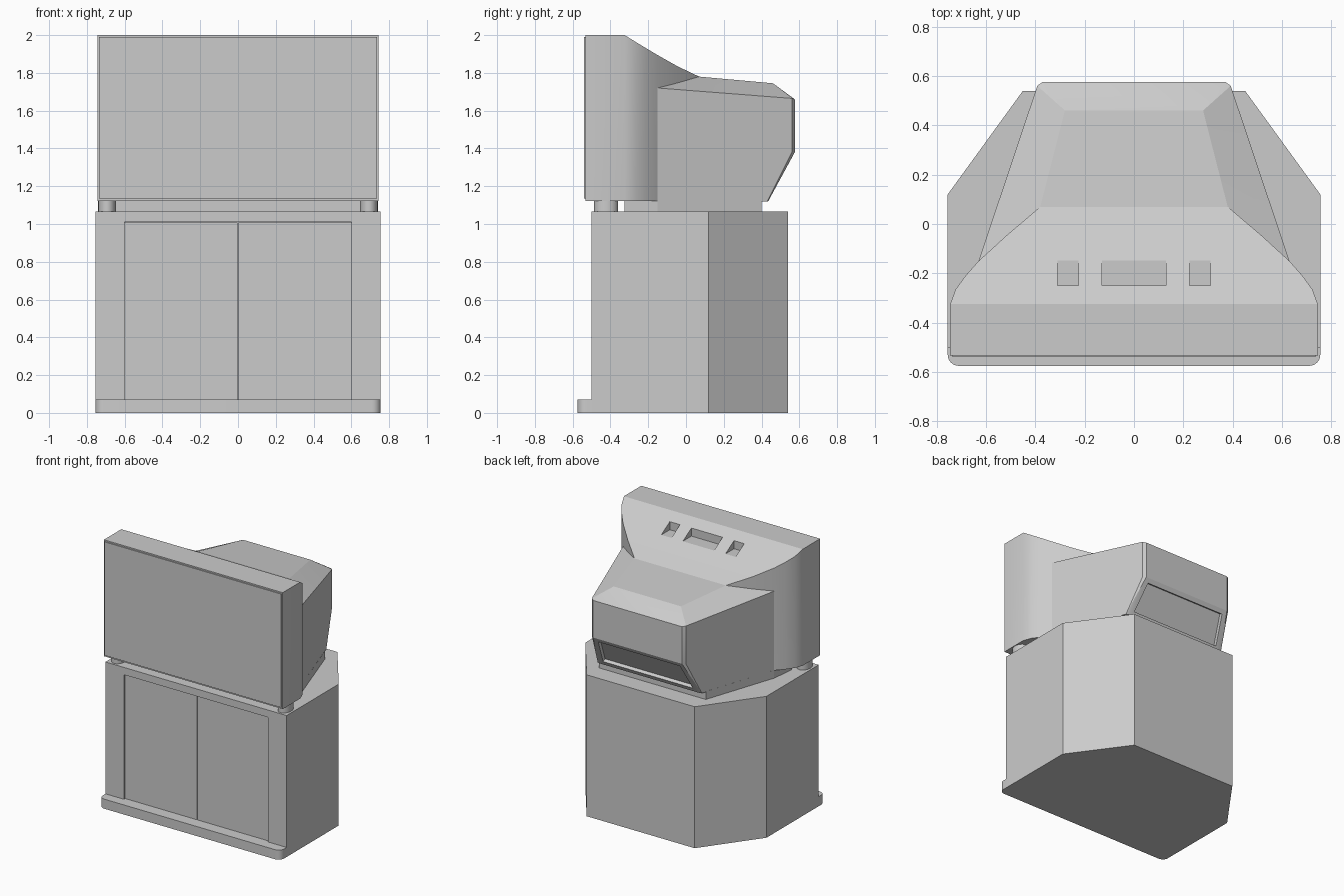
import bpy, bmesh, math
from mathutils import Vector

cube = bpy.data.objects.get("Cube")
if cube:
    bpy.data.objects.remove(cube, do_unlink=True)

grey = bpy.data.materials.new("plain_grey")
grey.use_nodes = True
grey.diffuse_color = (0.6, 0.6, 0.6, 1)
grey.node_tree.nodes["Principled BSDF"].inputs["Base Color"].default_value = (0.6, 0.6, 0.6, 1)


def finish(name, bm, smooth=None):
    """Turn a bmesh into a named object with the shared material."""
    bmesh.ops.recalc_face_normals(bm, faces=bm.faces)
    mesh = bpy.data.meshes.new(name)
    bm.to_mesh(mesh)
    bm.free()
    mesh.materials.append(grey)
    ob = bpy.data.objects.new(name, mesh)
    bpy.context.collection.objects.link(ob)
    if smooth:
        bpy.ops.object.select_all(action="DESELECT")
        ob.select_set(True)
        bpy.context.view_layer.objects.active = ob
        bpy.ops.object.shade_smooth_by_angle(angle=math.radians(smooth))
    return ob


def prism(name, half_plan, z0, z1, smooth=None):
    """Extrude a plan given by its +x half, front to back, mirrored in x."""
    plan = half_plan + [(-x, y) for x, y in reversed(half_plan)]
    bm = bmesh.new()
    face = bm.faces.new([bm.verts.new((x, y, z0)) for x, y in plan])
    top = bmesh.ops.extrude_face_region(bm, geom=[face])["geom"]
    bmesh.ops.translate(bm, vec=(0, 0, z1 - z0),
                        verts=[v for v in top if isinstance(v, bmesh.types.BMVert)])
    return finish(name, bm, smooth)


def box(name, low, high):
    bm = bmesh.new()
    bmesh.ops.create_cube(bm, size=1)
    low, high = Vector(low), Vector(high)
    for v in bm.verts:
        v.co = (low + high) / 2 + v.co * (high - low)
    return finish(name, bm)


def cut(ob, cutter):
    """Subtract a cutter and discard it."""
    mod = ob.modifiers.new("cut", "BOOLEAN")
    mod.operation, mod.solver, mod.object = "DIFFERENCE", "EXACT", cutter
    bpy.context.view_layer.objects.active = ob
    bpy.ops.object.modifier_apply(modifier=mod.name)
    bpy.data.objects.remove(cutter, do_unlink=True)


# Cabinet with a recessed pair of doors
cabinet = prism("cabinet", [(0.755, -0.5), (0.755, 0.12), (0.45, 0.54)], 0, 1.065)
cut(cabinet, box("door_cutter", (-0.6, -0.6, 0.07), (0.6, -0.47, 1.01)))
for name, x0, x1 in (("right_door", -0.6, -0.002), ("left_door", 0.002, 0.6)):
    box(name, (x0, -0.485, 0.07), (x1, -0.465, 1.008))

# Rounded plinth along the front
r = 0.045
corner = [(0.755 - r + r * math.sin(a), -0.575 + r - r * math.cos(a))
          for a in (math.radians(15 * i) for i in range(7))]
prism("plinth", corner + [(0.755, -0.46)], 0, 0.072, 25)

# Television front shell: rectangular sections (y, half width, top) joined front to back
sections = [(-0.532, 0.745, 2.0), (-0.325, 0.745, 2.0), (-0.265, 0.723, 1.963),
            (-0.21, 0.683, 1.93), (-0.15, 0.63, 1.894), (-0.045, 0.515, 1.835),
            (0.07, 0.38, 1.78), (0.1, 0.34, 1.765)]
bm = bmesh.new()
rings = [[bm.verts.new(p) for p in ((-x, y, 1.123), (x, y, 1.123), (x, y, z), (-x, y, z))]
         for y, x, z in sections]
for a, b in zip(rings, rings[1:]):
    for i in range(4):
        j = (i + 1) % 4
        bm.faces.new((a[i], a[j], b[j], b[i]))
bm.faces.new(rings[0])
bm.faces.new(rings[-1])
shell = finish("television_shell", bm, 25)

# Hand grips sunk into the sloping back of the shell
for x0, x1 in ((-0.31, -0.225), (-0.13, 0.13), (0.225, 0.31)):
    cut(shell, box("grip_cutter", (x0, -0.25, 1.893), (x1, -0.1, 2.1)))

# Screen plate
box("screen", (-0.735, -0.54, 1.135), (0.735, -0.53, 1.99))

# Tapering rear housing with chamfered corners
half = [(0.63, -0.15, 1.12), (0.63, -0.15, 1.72), (0.436, -0.15, 1.80), (0.28, 0.46, 1.745),
        (0.392, 0.56, 1.665), (0.37, 0.576, 1.66), (0.392, 0.56, 1.38), (0.37, 0.576, 1.38),
        (0.434, 0.43, 1.12), (0.415, 0.435, 1.12)]
bm = bmesh.new()
for x, y, z in half:
    bm.verts.new((x, y, z))
    bm.verts.new((-x, y, z))
bmesh.ops.convex_hull(bm, input=bm.verts)
bmesh.ops.dissolve_limit(bm, angle_limit=math.radians(1.5), verts=bm.verts, edges=bm.edges)
bmesh.ops.recalc_face_normals(bm, faces=bm.faces)
# Sunken connector panel on the lower sloping rear face
lower = max((f for f in bm.faces if f.normal.y > 0.5 and f.normal.z < -0.2),
            key=lambda f: f.calc_area())
bmesh.ops.inset_region(bm, faces=[lower], thickness=0.035, use_even_offset=True)
bmesh.ops.inset_region(bm, faces=[lower], thickness=0.002, depth=-0.025)
finish("rear_housing", bm, 20)

# Base under the housing and two rounded front feet
prism("television_base", [(0.65, -0.325), (0.63, -0.15), (0.445, 0.4)], 1.06, 1.125)
for name, side in (("left_foot", 1), ("right_foot", -1)):
    bm = bmesh.new()
    bmesh.ops.create_cone(bm, cap_ends=True, segments=24, radius1=1, radius2=1, depth=0.065)
    for v in bm.verts:
        v.co = (side * 0.693 + v.co.x * 0.047, -0.423 + v.co.y * 0.063, 1.093 + v.co.z)
    finish(name, bm, 30)
